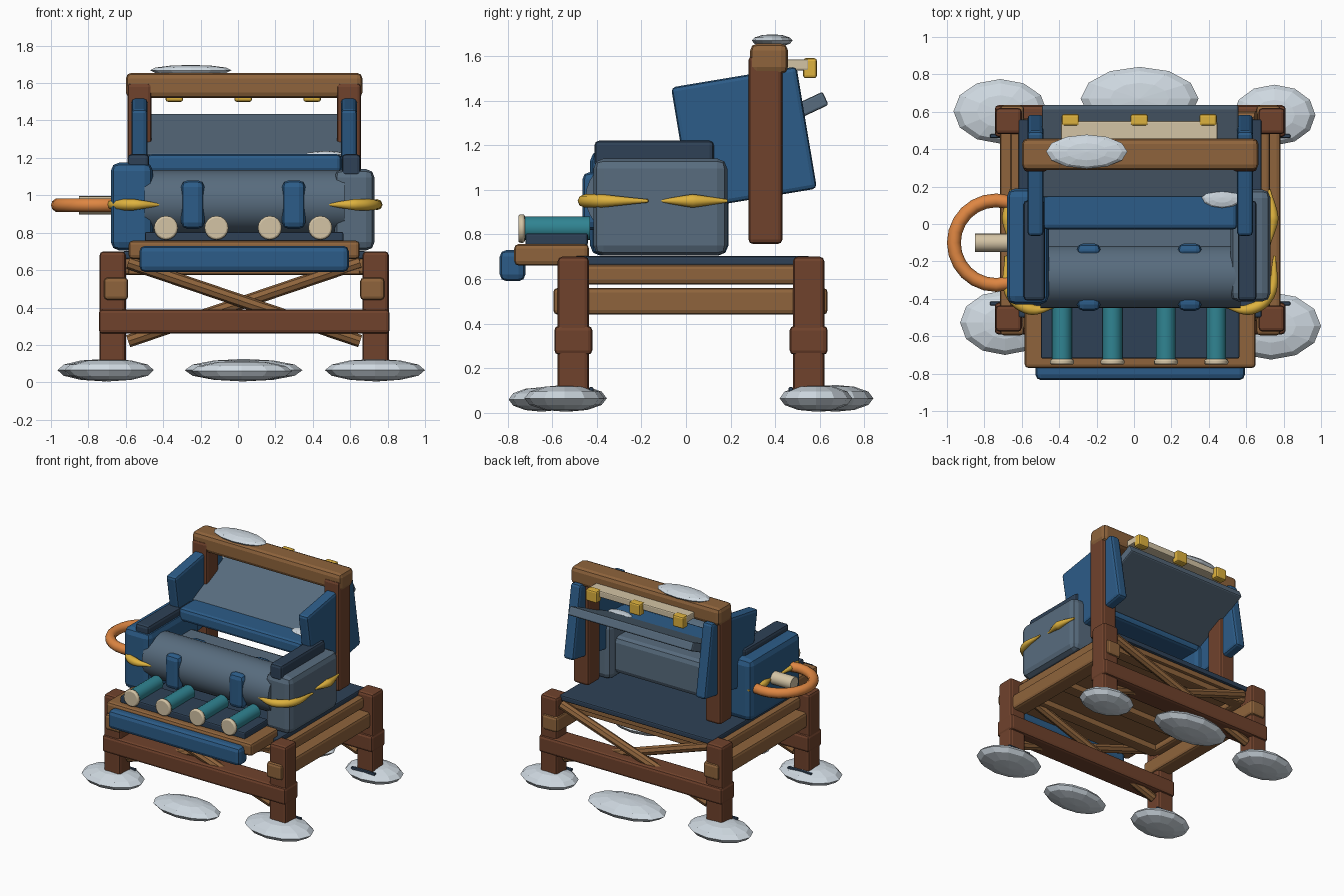
import bpy
from math import radians, pi
from mathutils import Vector

if "Cube" in bpy.data.objects:
    bpy.data.objects.remove(bpy.data.objects["Cube"])


def linear(c):
    c /= 255
    return c / 12.92 if c <= 0.04045 else ((c + 0.055) / 1.055) ** 2.4


def material(name, *rgb):
    m = bpy.data.materials.new(name)
    m.use_nodes = True
    col = [linear(c) for c in rgb] + [1]
    m.diffuse_color = col
    m.node_tree.nodes["Principled BSDF"].inputs["Base Color"].default_value = col
    return m


DARK_WOOD = material("dark wood", 112, 66, 44)
WOOD = material("light wood", 143, 100, 60)
BLUE = material("blue fabric", 44, 92, 136)
SLATE = material("slate fabric", 88, 108, 126)
NAVY = material("navy fabric", 46, 65, 86)
TEAL = material("teal", 48, 132, 146)
TAN = material("tan", 212, 196, 165)
YELLOW = material("yellow", 222, 178, 62)
ORANGE = material("orange", 222, 134, 66)
SNOW = material("pale grey", 208, 218, 226)

MID = 0.033  # centre line of the frame


def finish(name, mat, bevel=0.0):
    ob = bpy.context.object
    ob.name = name
    ob.data.materials.append(mat)
    if bevel:
        mod = ob.modifiers.new("soft edges", "BEVEL")
        mod.width = bevel
        mod.segments = 2
        mod.limit_method = "ANGLE"
    return ob


def box(name, mat, x, y, z, bevel=0.02, tilt=0):
    """Rounded block from its (low, high) ranges, optionally tilted about x."""
    lo, hi = Vector((x[0], y[0], z[0])), Vector((x[1], y[1], z[1]))
    bpy.ops.mesh.primitive_cube_add(size=1, location=(lo + hi) / 2)
    ob = bpy.context.object
    ob.scale = hi - lo
    bpy.ops.object.transform_apply(location=False, rotation=False, scale=True)
    ob.rotation_euler.x = radians(tilt)
    return finish(name, mat, bevel)


def span(centre, size):
    return (centre - size / 2, centre + size / 2)


def tube(name, mat, a, b, radius, sides=20, bevel=0.0):
    a, b = Vector(a), Vector(b)
    bpy.ops.mesh.primitive_cylinder_add(vertices=sides, radius=radius, depth=(b - a).length,
                                        location=(a + b) / 2)
    bpy.context.object.rotation_euler = (b - a).to_track_quat("Z", "Y").to_euler()
    bpy.ops.object.shade_smooth_by_angle(angle=radians(40))
    return finish(name, mat, bevel)


def pebble(name, x, y, z):
    """Flattened faceted ball filling the given ranges."""
    bpy.ops.mesh.primitive_uv_sphere_add(segments=12, ring_count=6, radius=1,
                                         location=[sum(r) / 2 for r in (x, y, z)])
    bpy.context.object.scale = [(r[1] - r[0]) / 2 for r in (x, y, z)]
    return finish(name, SNOW)


def rope(name, points, radius):
    """Curved strand with pointed ends."""
    cu = bpy.data.curves.new(name, "CURVE")
    cu.dimensions = "3D"
    cu.bevel_depth = radius
    cu.bevel_resolution = 2
    sp = cu.splines.new("BEZIER")
    sp.bezier_points.add(len(points) - 1)
    for i, (bp, co) in enumerate(zip(sp.bezier_points, points)):
        bp.co = co
        bp.handle_left_type = bp.handle_right_type = "AUTO"
        bp.radius = 0.25 if i in (0, len(points) - 1) else 1
    cu.use_fill_caps = True
    cu.materials.append(YELLOW)
    bpy.context.collection.objects.link(bpy.data.objects.new(name, cu))


# Feet pads
pebble("pad_front_right", (-0.93, -0.45), (-0.70, -0.355), (0.005, 0.125))
pebble("pad_front_left", (0.465, 1.0), (-0.725, -0.365), (0.005, 0.125))
pebble("pad_back_right", (-0.965, -0.465), (0.43, 0.775), (0.005, 0.125))
pebble("pad_back_left", (0.53, 0.97), (0.42, 0.745), (0.005, 0.125))
pebble("pad_front_middle", (-0.25, 0.29), (-0.795, -0.5), (0.005, 0.115))
pebble("pad_back_middle", (-0.285, 0.345), (0.5, 0.84), (0.005, 0.125))

# Base frame: legs, stretchers, crossed braces
for end, y in (("front", -0.505), ("back", 0.55)):
    for side, s in (("right", -1), ("left", 1)):
        x = MID + s * 0.703
        box(f"leg_{end}_{side}", DARK_WOOD, span(x, 0.14), span(y, 0.14), (0.06, 0.70))
        box(f"leg_tie_{end}_{side}", NAVY, span(x, 0.2), span(y - 0.08 * (1 if y > 0 else -1), 0.02),
            (0.095, 0.115), 0.005)
        tube(f"brace_{end}_{side}", WOOD, (MID - s * 0.62, y + s * 0.02, 0.22),
             (MID + s * 0.62, y + s * 0.02, 0.64), 0.034, 8)
    box(f"stretcher_{end}", DARK_WOOD, span(MID, 1.555), span(y, 0.17), (0.26, 0.39))

# Side rails and seat base
for side, s in (("right", -1), ("left", 1)):
    box(f"lower_rail_{side}", WOOD, span(MID + s * 0.685, 0.13), (-0.595, 0.635), (0.44, 0.56))
    box(f"upper_rail_{side}", WOOD, span(MID + s * 0.64, 0.11), (-0.5, 0.54), (0.575, 0.665))
box("base_board", WOOD, span(MID, 1.24), (-0.5, 0.54), (0.62, 0.665), 0.008)
for i in range(4):
    box(f"base_slat_{i + 1}", WOOD, span(MID, 1.24), span(-0.46 + i * 0.31, 0.09), (0.575, 0.63), 0.01)
box("deck", NAVY, span(MID, 1.3), (-0.5, 0.56), (0.66, 0.702), 0.01)

# Front shelf with rolls and bumper
box("front_shelf", WOOD, span(MID, 1.235), (-0.77, -0.435), (0.66, 0.757))
box("shelf_mat", NAVY, span(MID, 1.06), (-0.72, -0.44), (0.75, 0.805), 0.01)
box("front_bumper", BLUE, span(MID, 1.12), (-0.835, -0.72), (0.59, 0.73), 0.03)
for i, x in enumerate((-0.385, -0.115, 0.17, 0.44)):
    tube(f"roll_{i + 1}", TEAL, (x, -0.73, 0.828), (x, -0.43, 0.828), 0.053)
    tube(f"roll_cap_{i + 1}", TAN, (x, -0.752, 0.826), (x, -0.722, 0.826), 0.064, 16, 0.01)

# Seat: front bolster with straps, rear cushion, back bolster
box("seat_cushion", SLATE, span(MID, 1.06), (-0.25, 0.12), (0.74, 1.02), 0.04)
tube("seat_bolster", SLATE, (-0.5, -0.28, 0.965), (0.57, -0.28, 0.965), 0.17, 28)
for side, x in (("right", -0.242), ("left", 0.298)):
    box(f"strap_front_{side}", BLUE, span(x, 0.125), (-0.465, -0.38), (0.82, 1.08), 0.035)
    box(f"strap_back_{side}", BLUE, span(x, 0.125), (-0.175, -0.105), (0.82, 1.085), 0.03)
box("lumbar_cushion", BLUE, span(MID, 1.04), (-0.03, 0.17), (1.12, 1.22), 0.025)

# Arms
box("arm_right", BLUE, (-0.68, -0.455), (-0.43, 0.19), (0.705, 1.175), 0.045)
box("arm_left", SLATE, (0.515, 0.73), (-0.415, 0.185), (0.705, 1.14), 0.045)
box("arm_cap_right", NAVY, (-0.59, -0.475), (-0.41, 0.125), (1.12, 1.22))
box("arm_cap_left", NAVY, (0.555, 0.655), (-0.41, 0.125), (1.1, 1.22))
for side, s in (("right", -1), ("left", 1)):
    def at(x, y):
        return (MID + s * x, y, 0.95)
    rope(f"corner_rope_{side}", [at(0.45, -0.44), at(0.59, -0.455), at(0.69, -0.38), at(0.72, -0.17)], 0.03)
    rope(f"side_rope_{side}", [at(0.69, -0.11), at(0.71, 0.03), at(0.69, 0.185)], 0.03)

# Handle ring and peg on the right arm
bpy.ops.mesh.primitive_torus_add(major_radius=0.226, minor_radius=0.037, major_segments=24,
                                 minor_segments=10, location=(-0.737, -0.1, 0.947))
bpy.ops.object.shade_smooth()
finish("handle_ring", ORANGE)
tube("side_peg", TAN, (-0.85, -0.1, 0.947), (-0.6, -0.1, 0.947), 0.049, 16)

# Backrest
for side, s in (("right", -1), ("left", 1)):
    box(f"back_post_{side}", DARK_WOOD, span(MID + s * 0.56, 0.13), (0.28, 0.432), (0.757, 1.6))
    box(f"back_wing_{side}", BLUE, span(MID + s * 0.56, 0.085), span(0.26, 0.57), span(1.232, 0.555),
        0.02, 9.5)
box("top_rail", WOOD, span(MID, 1.265), (0.288, 0.457), (1.52, 1.655), 0.03)
box("back_flap", SLATE, span(MID, 1.05), span(0.39, 0.52), span(1.3, 0.065), 0.01, 25)
box("rear_bar", TAN, span(0.028, 0.835), (0.445, 0.55), (1.535, 1.585), 0.008)
for i, x in enumerate((-0.34, 0.028, 0.396)):
    box(f"rear_clip_{i + 1}", YELLOW, span(x, 0.094), (0.525, 0.587), (1.5, 1.59), 0.012)

# Loose patches resting on top
pebble("patch_top_rail", (-0.47, -0.035), (0.295, 0.478), (1.64, 1.697))
pebble("patch_lumbar", (0.36, 0.58), (0.085, 0.2), (1.2, 1.237))
